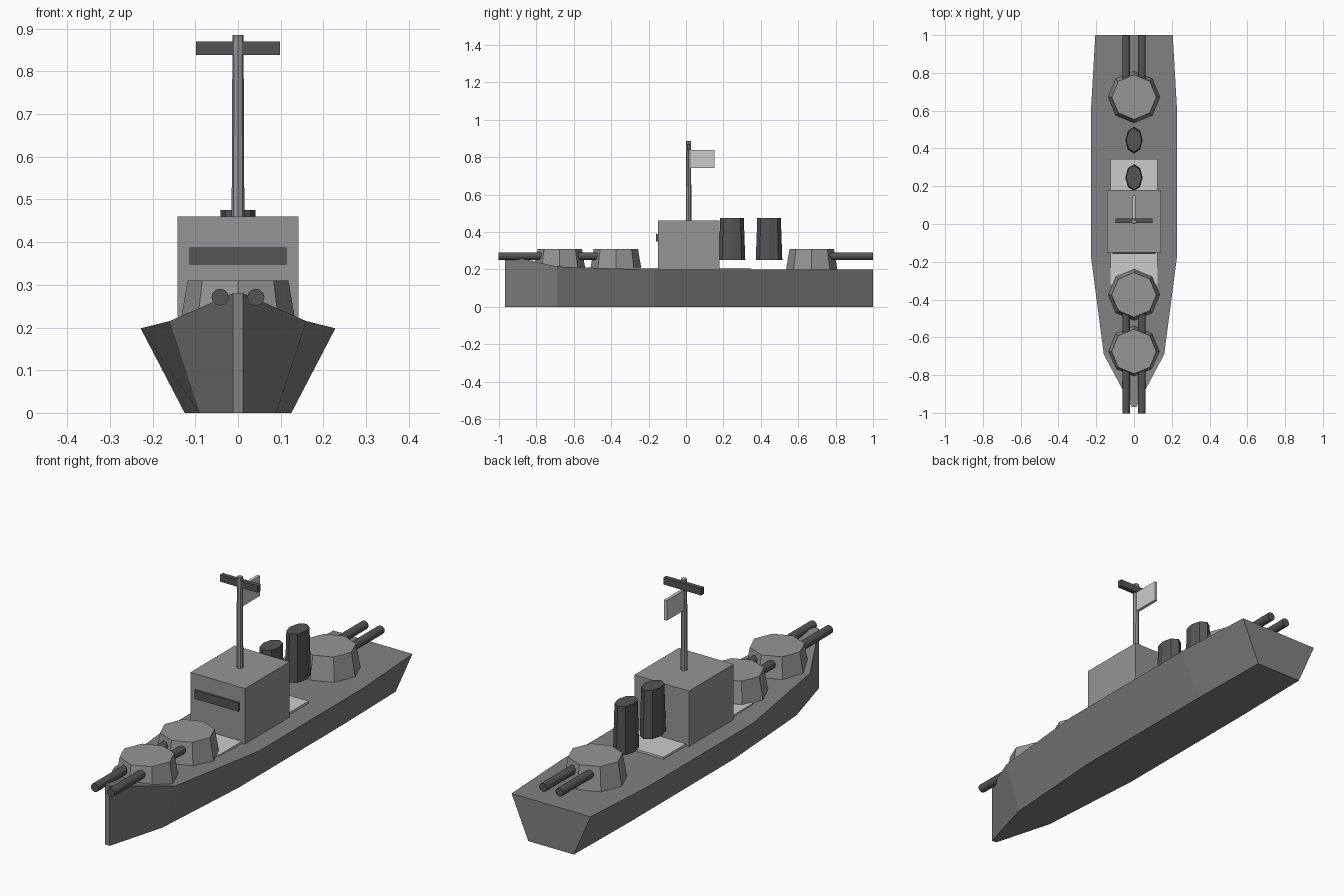
import bpy, bmesh
from math import pi
from mathutils import Matrix

if "Cube" in bpy.data.objects:
    bpy.data.objects.remove(bpy.data.objects["Cube"])


def mat(name, v):
    m = bpy.data.materials.new(name)
    m.diffuse_color = (v, v, v * 1.04, 1)
    m.use_nodes = True
    m.node_tree.nodes["Principled BSDF"].inputs["Base Color"].default_value = m.diffuse_color
    return m


HULL, STEEL = mat("hull_grey", 0.22), mat("steel_grey", 0.30)
DARK, LIGHT = mat("dark_grey", 0.09), mat("light_grey", 0.55)


def finish(name, bm, m):
    bmesh.ops.recalc_face_normals(bm, faces=bm.faces)
    me = bpy.data.meshes.new(name)
    bm.to_mesh(me)
    bm.free()
    me.materials.append(m)
    ob = bpy.data.objects.new(name, me)
    bpy.context.collection.objects.link(ob)
    return ob


def box(name, x, y, z, m):
    # x, y, z are (min, max) pairs
    bm = bmesh.new()
    size = [b - a for a, b in (x, y, z)]
    mid = [(a + b) / 2 for a, b in (x, y, z)]
    bmesh.ops.create_cube(bm, size=1, matrix=Matrix.Translation(mid) @ Matrix.Diagonal((*size, 1)))
    return finish(name, bm, m)


def column(name, x, y, z0, z1, r0, r1, sides, m, xscale=1):
    bm = bmesh.new()
    bmesh.ops.create_cone(bm, cap_ends=True, segments=sides, radius1=r0, radius2=r1, depth=z1 - z0,
                          matrix=Matrix.Translation((x, y, (z0 + z1) / 2)) @ Matrix.Diagonal((xscale, 1, 1, 1)))
    return finish(name, bm, m)


# Hull: lofted cross-sections (y, deck half width, deck z, keel half width)
bm = bmesh.new()
rings = []
for y, wd, zd, wk in [(-0.968, 0.012, 0.28, 0.012), (-0.69, 0.16, 0.215, 0.09),
                      (-0.17, 0.228, 0.198, 0.125), (0.6, 0.228, 0.198, 0.125),
                      (1.0, 0.205, 0.2, 0.118)]:
    rings.append([bm.verts.new(p) for p in
                  ((-wd, y, zd), (wd, y, zd), (wk, y, 0), (-wk, y, 0))])
for a, b in zip(rings, rings[1:]):
    for i in range(4):
        j = (i + 1) % 4
        bm.faces.new((a[i], a[j], b[j], b[i]))
bm.faces.new(rings[0])
bm.faces.new(rings[-1])
finish("hull", bm, HULL)

# Superstructure
box("deck_plate", (-0.125, 0.125), (-0.32, 0.345), (0.19, 0.208), LIGHT)
box("bridge", (-0.142, 0.142), (-0.15, 0.18), (0.2, 0.46), STEEL)
box("bridge_window", (-0.114, 0.114), (-0.16, -0.14), (0.348, 0.388), DARK)

# Gun turrets with twin barrels
for name, y, d in (("bow", -0.675, -1), ("forward", -0.375, -1), ("aft", 0.672, 1)):
    column(name + "_turret", 0, y, 0.2, 0.31, 0.137, 0.118, 8, STEEL)
    length = 0.33
    for side, x in (("left", -0.042), ("right", 0.042)):
        bm = bmesh.new()
        bmesh.ops.create_cone(bm, cap_ends=True, segments=12, radius1=0.02, radius2=0.02, depth=length,
                              matrix=Matrix.Translation((x, y + d * (0.327 - length / 2), 0.271))
                              @ Matrix.Rotation(pi / 2, 4, 'X'))
        finish(f"{name}_barrel_{side}", bm, DARK)

# Funnels
for i, y in enumerate((0.246, 0.444)):
    column(f"funnel_{i + 1}", 0, y, 0.25, 0.475, 0.071, 0.063, 8, DARK, 0.65)

# Mast, crossbar and flag
column("mast", 0, 0.014, 0.45, 0.885, 0.015, 0.013, 8, STEEL)
box("mast_crossbar", (-0.098, 0.098), (0.006, 0.028), (0.838, 0.87), DARK)
box("flag", (-0.007, 0.007), (0.014, 0.152), (0.743, 0.838), LIGHT)
